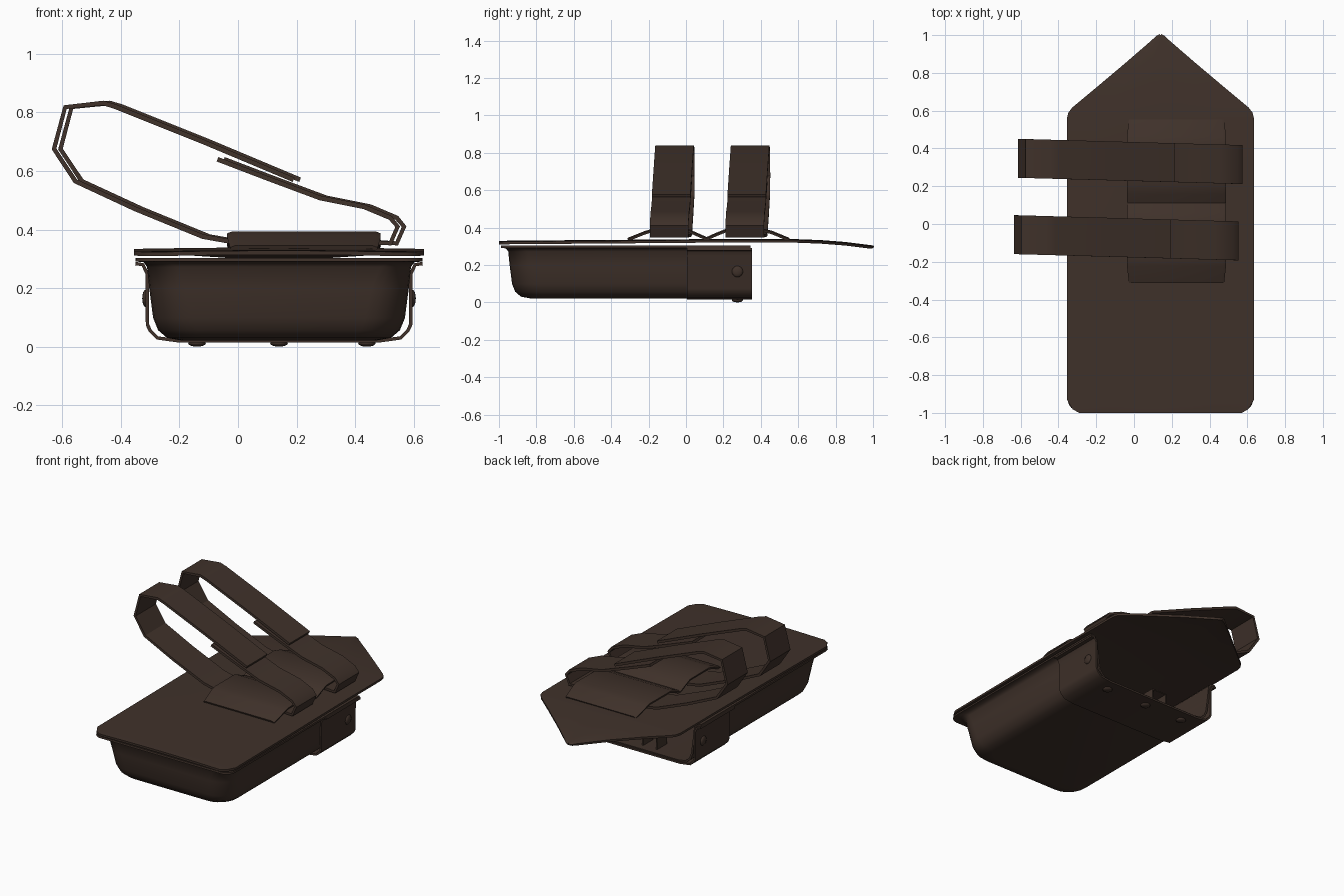
import bpy
import bmesh
import math
from mathutils import Vector

if "Cube" in bpy.data.objects:
    bpy.data.objects.remove(bpy.data.objects["Cube"], do_unlink=True)

CX = 0.14       # centre line of the pouch
BACK = 0.345    # open end of the tray

leather = bpy.data.materials.new("dark brown leather")
leather.use_nodes = True
COLOUR = (0.050, 0.031, 0.023, 1)
leather.diffuse_color = COLOUR
leather.node_tree.nodes["Principled BSDF"].inputs["Base Color"].default_value = COLOUR


def finish(name, bm, thickness=0, angle=35):
    """Turn a bmesh into a shaded object, optionally thickened."""
    mesh = bpy.data.meshes.new(name)
    bm.to_mesh(mesh)
    bm.free()
    mesh.materials.append(leather)
    ob = bpy.data.objects.new(name, mesh)
    bpy.context.collection.objects.link(ob)
    bpy.ops.object.select_all(action='DESELECT')
    ob.select_set(True)
    bpy.context.view_layer.objects.active = ob
    if thickness:
        mod = ob.modifiers.new("Thickness", 'SOLIDIFY')
        mod.thickness = thickness
        mod.offset = 0
        bpy.ops.object.modifier_apply(modifier=mod.name)
    bpy.ops.object.shade_smooth_by_angle(angle=math.radians(angle))
    return ob


def sheet(name, rows, thickness, fill_last=False, angle=35):
    """Skin a grid of points, with an optional cap on the last row."""
    bm = bmesh.new()
    grid = [[bm.verts.new(p) for p in row] for row in rows]
    for a, b in zip(grid, grid[1:]):
        for i in range(len(a) - 1):
            bm.faces.new((a[i], a[i + 1], b[i + 1], b[i]))
    if fill_last:
        bm.faces.new(grid[-1])
    bmesh.ops.recalc_face_normals(bm, faces=bm.faces)
    return finish(name, bm, thickness, angle)


# Tray: U-shaped rings stepping down from the flange to the floor
def tray_ring(inset, z, radius):
    w, front = 0.49 - inset, -0.99 + inset
    right = [(w, BACK), (w, 0)]
    for k in range(7):
        a = k * math.pi / 12
        right.append((w - radius + radius * math.cos(a),
                      front + radius - radius * math.sin(a)))
    left = [(-x, y) for x, y in reversed(right)]
    return [(CX + x, y, z) for x, y in right + left]


wall = [(0, 0.297, 0.06), (0.03, 0.294, 0.08), (0.045, 0.275, 0.1),
        (0.053, 0.2, 0.12), (0.066, 0.1, 0.13), (0.082, 0.06, 0.13),
        (0.11, 0.036, 0.12), (0.16, 0.027, 0.1)]
sheet("tray", [tray_ring(*r) for r in wall], 0.012, fill_last=True, angle=50)

# Reinforcing band wrapped round the open end
half = [(0.49, 0.284), (0.465, 0.28), (0.45, 0.25), (0.449, 0.075),
        (0.44, 0.055), (0.415, 0.03), (0.34, 0.02)]
section = half + [(-x, z) for x, z in reversed(half)]
sheet("end_band", [[(CX + x, y, z) for x, z in section] for y in (0.005, 0.353)],
      0.012, angle=50)


# Rivets on the band
def rivet(name, location, scale):
    bm = bmesh.new()
    bmesh.ops.create_uvsphere(bm, u_segments=12, v_segments=8, radius=0.03)
    bmesh.ops.scale(bm, vec=scale, verts=bm.verts)
    bmesh.ops.translate(bm, vec=location, verts=bm.verts)
    finish(name, bm, angle=60)


for label, dx in (("right", -0.28), ("middle", 0), ("left", 0.3)):
    rivet("bottom_rivet_" + label, Vector((CX + dx, 0.275, 0.012)), (1, 1, 0.4))
for label, side in (("right", -1), ("left", 1)):
    rivet("side_rivet_" + label, Vector((CX + side * 0.455, 0.275, 0.165)), (0.4, 1, 1))

# Small keeper loop on the tray floor
loop = [(0, 0.025), (0, 0.13), (0.1, 0.13), (0.1, 0.025)]
sheet("keeper_loop", [[(x, y, z) for x, z in loop] for y in (0.2, 0.3)], 0.01)

# Cover: flat sheet with clipped front corners and a drooping pointed flap
cover = [(-1, 0.43, 0.316), (-0.98, 0.465, 0.317), (-0.93, 0.495, 0.318),
         (-0.4, 0.495, 0.322), (0.2, 0.495, 0.327), (0.56, 0.495, 0.327),
         (0.59, 0.487, 0.326), (0.615, 0.468, 0.325), (0.72, 0.342, 0.321),
         (0.85, 0.187, 0.311), (0.97, 0.047, 0.296), (0.993, 0.02, 0.293),
         (1, 0.003, 0.292)]
steps = [-1, -0.6, -0.25, 0, 0.25, 0.6, 1]
sheet("cover_flap", [[(CX + w * t, y, z + 0.005 * (1 - t * t)) for t in steps]
                     for y, w, z in cover], 0.014)

# Strap holder: a strip sewn down at both ends and in the middle
holder = [(-0.31, 0.339), (-0.22, 0.375), (-0.18, 0.387), (0.01, 0.387),
          (0.06, 0.365), (0.11, 0.343), (0.16, 0.365), (0.21, 0.385),
          (0.42, 0.387), (0.46, 0.376), (0.55, 0.339)]
rows = []
for i, (y, z) in enumerate(holder):
    w = 0.25 if i in (0, len(holder) - 1) else 0.26
    rows.append([(0.225 + w * t, y, z - (0.006 if abs(t) == 1 else 0))
                 for t in (-1, -0.94, 0.94, 1)])
sheet("strap_holder", rows, 0.013)

# Two open straps threaded under the holder
path = [(0.19, 0.57), (-0.12, 0.7), (-0.42, 0.82), (-0.46, 0.832), (-0.59, 0.818),
        (-0.628, 0.675), (-0.555, 0.565), (-0.35, 0.47), (-0.12, 0.376),
        (-0.03, 0.36), (0.2, 0.358), (0.46, 0.356), (0.52, 0.353), (0.545, 0.41),
        (0.52, 0.44), (0.43, 0.478), (0.28, 0.508), (0.1, 0.575), (-0.07, 0.64)]
for name, y, shift in (("front_strap", -0.074, 0), ("rear_strap", 0.33, 0.022)):
    rows = [[(x + shift, y - 0.028 * x + s * 0.103, z) for s in (-1, 1)]
            for x, z in path]
    sheet(name, rows, 0.016, angle=30)
